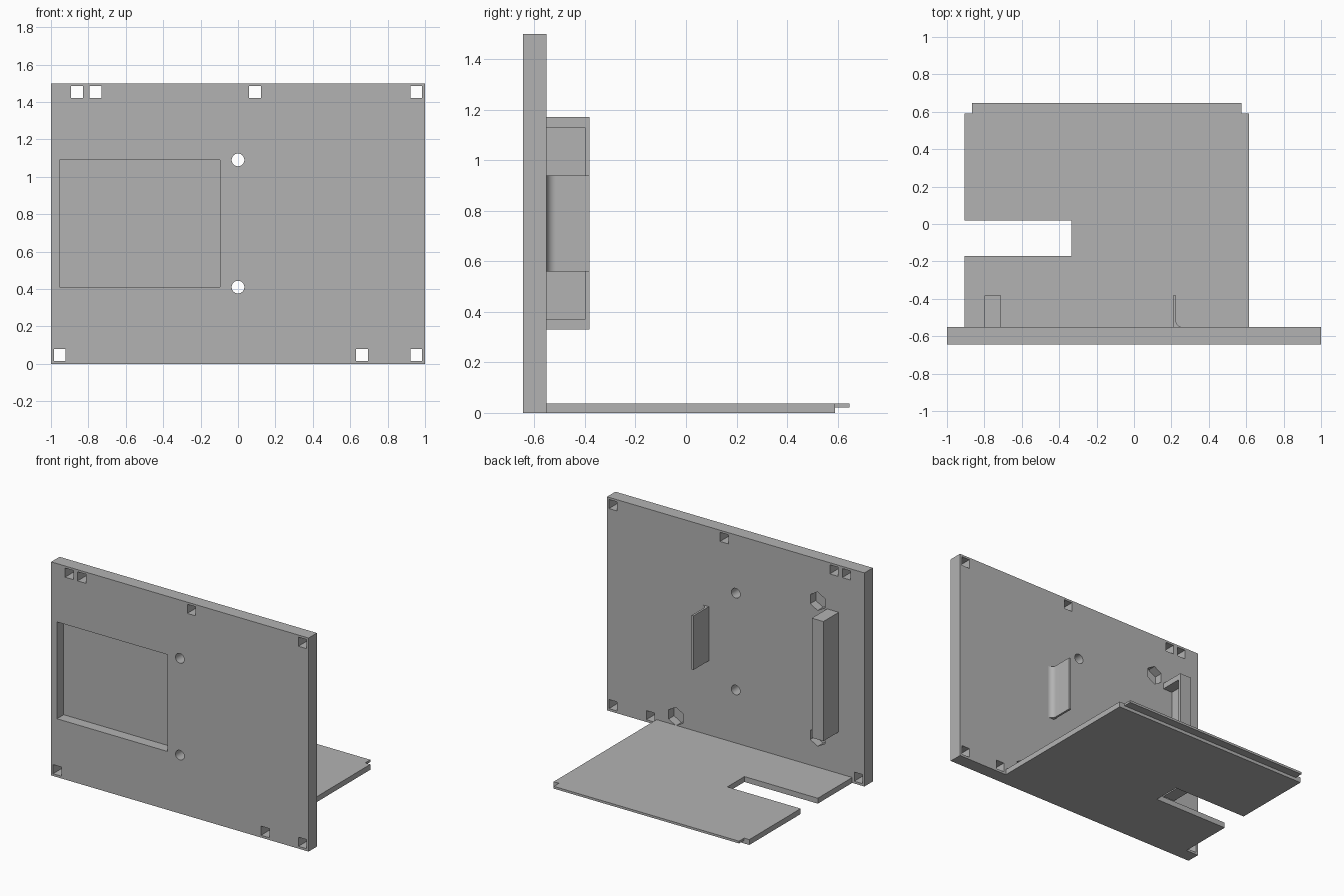
import bpy, bmesh, math
from mathutils import Matrix

old = bpy.data.objects.get("Cube")
if old:
    bpy.data.objects.remove(old)

grey = bpy.data.materials.new("plain grey")
grey.use_nodes = True
colour = (0.45, 0.45, 0.45, 1)
grey.diffuse_color = colour
grey.node_tree.nodes["Principled BSDF"].inputs["Base Color"].default_value = colour

FRONT, BACK = -0.645, -0.552


def add_box(bm, x, y, z):
    size = Matrix.Diagonal((x[1] - x[0], y[1] - y[0], z[1] - z[0], 1))
    centre = Matrix.Translation((sum(x) / 2, sum(y) / 2, sum(z) / 2))
    bmesh.ops.create_cube(bm, size=1, matrix=centre @ size)


def add_peg(bm, x, z, y, radius, sides):
    place = Matrix.Translation((x, sum(y) / 2, z)) @ Matrix.Rotation(math.pi / 2, 4, "X")
    bmesh.ops.create_cone(bm, cap_ends=True, segments=sides, radius1=radius,
                          radius2=radius, depth=y[1] - y[0], matrix=place)


def add_prism(bm, outline, z):
    face = bm.faces.new([bm.verts.new((x, y, z[0])) for x, y in outline])
    top = bmesh.ops.extrude_face_region(bm, geom=[face])["geom"]
    moved = [v for v in top if isinstance(v, bmesh.types.BMVert)]
    bmesh.ops.translate(bm, verts=moved, vec=(0, 0, z[1] - z[0]))
    bmesh.ops.recalc_face_normals(bm, faces=bm.faces)


def make(name, bm):
    mesh = bpy.data.meshes.new(name)
    bm.to_mesh(mesh)
    bm.free()
    mesh.materials.append(grey)
    obj = bpy.data.objects.new(name, mesh)
    bpy.context.collection.objects.link(obj)
    return obj


def activate(obj):
    bpy.ops.object.select_all(action="DESELECT")
    obj.select_set(True)
    bpy.context.view_layer.objects.active = obj


def cut(obj, cutter):
    activate(obj)
    mod = obj.modifiers.new("cut", "BOOLEAN")
    mod.operation, mod.solver, mod.object = "DIFFERENCE", "EXACT", cutter
    bpy.ops.object.modifier_apply(modifier=mod.name)
    bpy.data.objects.remove(cutter)


# Front panel
bm = bmesh.new()
add_box(bm, (-1, 1), (FRONT, BACK), (0, 1.5))
panel = make("front_panel", bm)

# Panel openings: screen recess, square slots, screw holes, hex nut recesses
bm = bmesh.new()
add_box(bm, (-0.955, -0.095), (FRONT - 0.1, BACK - 0.018), (0.41, 1.09))
through = (FRONT - 0.1, BACK + 0.1)
for z, centres in ((1.453, (-0.86, -0.763, 0.09, 0.953)),
                   (0.048, (-0.953, 0.663, 0.953))):
    for x in centres:
        add_box(bm, (x - 0.032, x + 0.032), through, (z - 0.032, z + 0.032))
for z in (0.41, 1.09):
    add_peg(bm, 0, z, through, 0.034, 32)
for x, z in ((-0.636, 1.204), (-0.636, 0.25), (0.465, 0.1)):
    add_peg(bm, x, z, (BACK - 0.06, BACK + 0.1), 0.065, 6)
cut(panel, make("panel_cutter", bm))
activate(panel)
bpy.ops.object.shade_smooth_by_angle(angle=math.radians(30))

# Base shelf with a side notch
bm = bmesh.new()
add_prism(bm, [(-0.905, BACK), (0.615, BACK), (0.615, 0.59), (-0.905, 0.59),
               (-0.905, 0.02), (-0.335, 0.02), (-0.335, -0.17), (-0.905, -0.17)], (0, 0.038))
make("base_shelf", bm)

# Thin tongue on the rear edge of the shelf
bm = bmesh.new()
add_box(bm, (-0.865, 0.575), (0.59, 0.647), (0.022, 0.038))
make("shelf_tongue", bm)

# Hollow side housing, open towards the middle of the panel
bm = bmesh.new()
add_box(bm, (-0.8, -0.71), (BACK, -0.382), (0.33, 1.17))
housing = make("side_housing", bm)
bm = bmesh.new()
add_box(bm, (-0.782, -0.6), (BACK - 0.1, -0.4), (0.37, 1.13))
cut(housing, make("housing_cutter", bm))

# Upright retaining fin with a rounded foot
radius, fin_x = 0.037, 0.224
arc = [math.pi * 1.5 - math.pi / 2 * i / 10 for i in range(11)]
outline = [(0.209, BACK)]
outline += [(fin_x + radius + radius * math.cos(a), BACK + radius + radius * math.sin(a)) for a in arc]
outline += [(fin_x, -0.382), (0.209, -0.382)]
bm = bmesh.new()
add_prism(bm, outline, (0.56, 0.94))
fin = make("retaining_fin", bm)
activate(fin)
bpy.ops.object.shade_smooth_by_angle(angle=math.radians(30))
